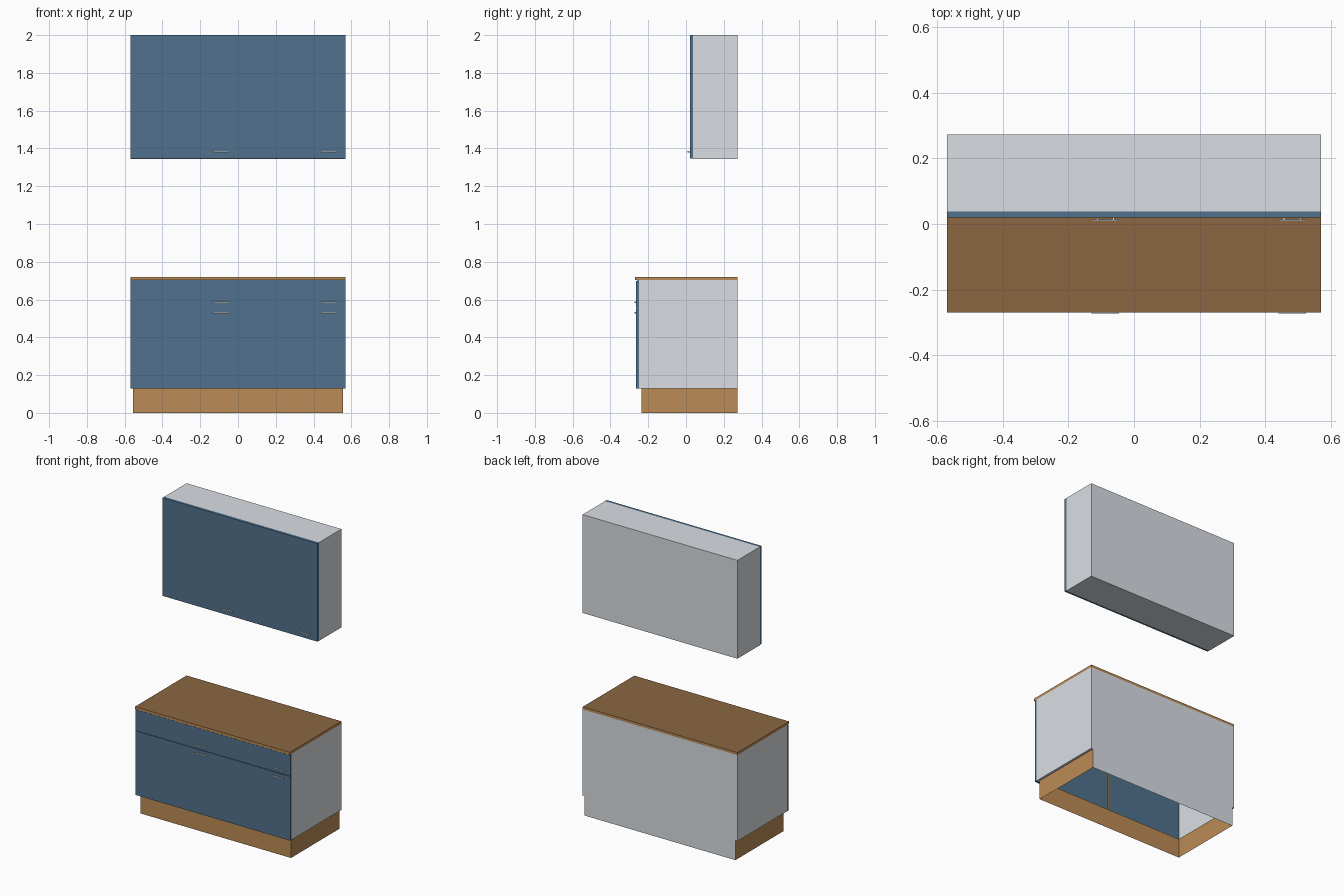
import bpy, bmesh

if "Cube" in bpy.data.objects:
    bpy.data.objects.remove(bpy.data.objects["Cube"])


def material(name, rgb):
    m = bpy.data.materials.new(name)
    m.diffuse_color = (*rgb, 1)
    m.use_nodes = True
    m.node_tree.nodes["Principled BSDF"].inputs["Base Color"].default_value = m.diffuse_color
    return m


BLUE = material("blue_front", (0.083, 0.168, 0.27))
WOOD = material("wood", (0.50, 0.262, 0.092))
DARK_WOOD = material("dark_wood", (0.26, 0.136, 0.054))
GREY = material("light_grey", (0.70, 0.73, 0.77))
METAL = material("handle_metal", (0.70, 0.73, 0.77))

NORMALS = {"front": (0, -1, 0), "back": (0, 1, 0),
           "top": (0, 0, 1), "bottom": (0, 0, -1)}


def finish(name, bm, mat):
    me = bpy.data.meshes.new(name)
    bm.to_mesh(me)
    bm.free()
    ob = bpy.data.objects.new(name, me)
    bpy.context.collection.objects.link(ob)
    me.materials.append(mat)
    return ob


def add_box(bm, x, y, z, skip=()):
    """Box from (min, max) ranges; sides named in skip stay open."""
    r = bmesh.ops.create_cube(bm, size=1)
    faces = {f for v in r["verts"] for f in v.link_faces}
    for f in faces:
        f.normal_update()
    drop = [f for f in faces if any(f.normal.dot(NORMALS[s]) > 0.9 for s in skip)]
    for v in r["verts"]:
        v.co = [(a + b) / 2 + c * (b - a) for (a, b), c in zip((x, y, z), v.co)]
    bmesh.ops.delete(bm, geom=drop, context="FACES")


def box(name, mat, x, y, z, skip=()):
    bm = bmesh.new()
    add_box(bm, x, y, z, skip)
    return finish(name, bm, mat)


def handle(name, x0, y_face, z):
    """Slim bar on two short posts."""
    bm = bmesh.new()
    x1, out = x0 + 0.085, y_face - 0.011
    add_box(bm, (x0, x1), (out, out + 0.005), (z - 0.004, z + 0.004))
    for px in (x0 + 0.015, x1 - 0.02):
        add_box(bm, (px, px + 0.005), (out + 0.005, y_face), (z - 0.003, z + 0.003))
    finish(name, bm, METAL)


W, BACK = 0.57, 0.273
PW = 0.555           # plinth half width
PLINTH_Z = 0.13

# base cabinet: thin open shell, worktop and hollow plinth
box("base_carcass", GREY, (-W, W), (-0.25, BACK), (PLINTH_Z, 0.703),
    ("front", "bottom", "top"))
worktop = box("worktop", WOOD, (-W, W), (-0.27, BACK), (0.703, 0.72))
worktop.data.materials.append(DARK_WOOD)
for p in worktop.data.polygons:      # darker upper surface
    p.material_index = int(p.normal.z > 0.9)
box("plinth", WOOD, (-PW, PW), (-0.235, BACK), (0, PLINTH_Z),
    ("top", "bottom", "back"))

# back panel continues to the floor; narrow ledges close the plinth step
bm = bmesh.new()


def quad(pts):
    bm.faces.new([bm.verts.new(p) for p in pts])


quad([(PW, BACK, 0), (-PW, BACK, 0), (-PW, BACK, PLINTH_Z), (PW, BACK, PLINTH_Z)])
for s in (-1, 1):
    quad([(s * PW, -0.25, PLINTH_Z), (s * PW, BACK, PLINTH_Z),
          (s * W, BACK, PLINTH_Z), (s * W, -0.25, PLINTH_Z)][::s])
quad([(-PW, -0.25, PLINTH_Z), (-PW, -0.235, PLINTH_Z),
      (PW, -0.235, PLINTH_Z), (PW, -0.25, PLINTH_Z)])
finish("base_back_and_ledges", bm, GREY)

# slim post behind the meeting doors
box("centre_post", WOOD, (-0.004, 0.004), (-0.249, -0.244), (PLINTH_Z, 0.70))

# blue backing strips seen in the gaps above and below the drawers
for name, z in (("lower", (0.55, 0.565)), ("upper", (0.69, 0.703))):
    box(name + "_gap_backing", BLUE, (-W, W), (-0.258, -0.25), z)

# wall cabinet shell
box("wall_carcass", GREY, (-W, W), (0.038, BACK), (1.345, 2.0), ("front",))

# two columns of fronts, each with a handle towards its right end
for side, x0 in (("left", -W), ("right", 0.0)):
    xr = (x0, x0 + W)
    hx = x0 + 0.44
    box(side + "_base_door", BLUE, xr, (-0.264, -0.249), (PLINTH_Z, 0.557))
    box(side + "_drawer_front", BLUE, xr, (-0.264, -0.249), (0.560, 0.699))
    box(side + "_wall_door", BLUE, xr, (0.02, 0.038), (1.347, 2.0))
    handle(side + "_base_door_handle", hx, -0.262, 0.53)
    handle(side + "_drawer_handle", hx, -0.262, 0.585)
    handle(side + "_wall_door_handle", hx, 0.02, 1.382)
